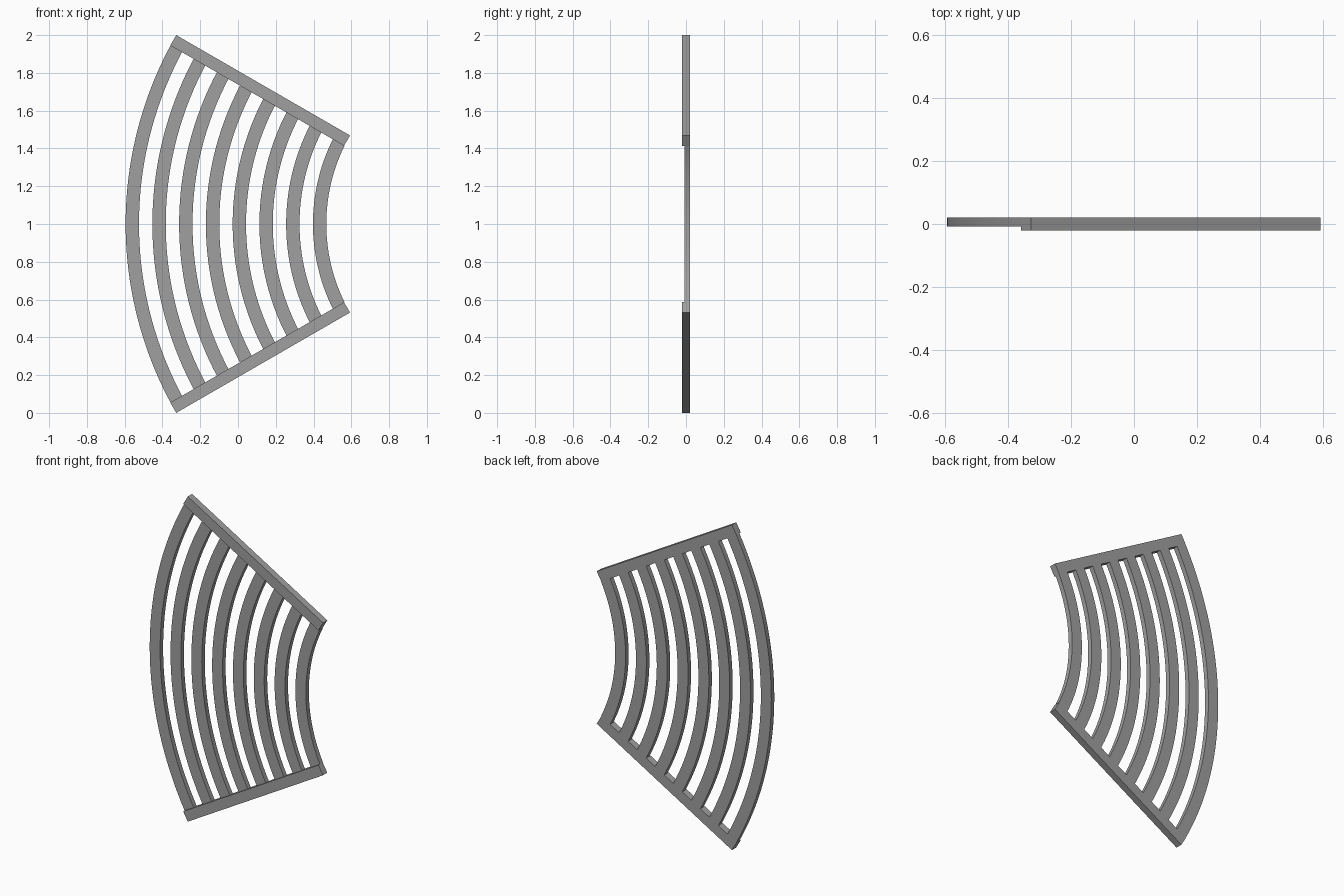
import bpy
import bmesh
import math

cube = bpy.data.objects.get("Cube")
if cube:
    bpy.data.objects.remove(cube)

# Fan layout: arcs share one centre, end bars lie along its rays
CENTRE_X, CENTRE_Z = 1.405, 1.0
R_OUT, R_IN = 2.0, 0.9375
HALF_ANGLE = math.radians(30)
BAR_WIDTH = 0.063
SLATS = 8
STEP = (R_OUT - R_IN) / (2 * SLATS - 1)
SEGMENTS = 40
Y_FRONT, Y_SLAT, Y_BACK = -0.021, -0.0085, 0.021

grey = bpy.data.materials.new("grey")
grey.use_nodes = True
colour = (0.35, 0.35, 0.35, 1)
grey.diffuse_color = colour
grey.node_tree.nodes["Principled BSDF"].inputs["Base Color"].default_value = colour


def extrude_strip(name, edge_a, edge_b, y_front, y_back):
    """Solid made from a strip between two matching x-z paths."""
    bm = bmesh.new()
    rows = [[bm.verts.new((x, y, z)) for x, z in edge]
            for edge, y in ((edge_a, y_front), (edge_b, y_front),
                            (edge_b, y_back), (edge_a, y_back))]
    for i in range(4):
        a, b = rows[i], rows[(i + 1) % 4]
        for j in range(len(a) - 1):
            bm.faces.new((a[j], a[j + 1], b[j + 1], b[j]))
    for end in (0, -1):
        bm.faces.new([row[end] for row in rows])
    bmesh.ops.recalc_face_normals(bm, faces=bm.faces)
    mesh = bpy.data.meshes.new(name)
    bm.to_mesh(mesh)
    bm.free()
    mesh.materials.append(grey)
    obj = bpy.data.objects.new(name, mesh)
    bpy.context.collection.objects.link(obj)
    return obj


def arc(radius):
    """Arc that ends exactly on the inner edges of the two bars."""
    reach = HALF_ANGLE - math.asin(BAR_WIDTH / radius)
    angles = [reach * (2 * i / SEGMENTS - 1) for i in range(SEGMENTS + 1)]
    return [(CENTRE_X - radius * math.cos(a), CENTRE_Z + radius * math.sin(a))
            for a in angles]


# Curved slats, flush with the bars at the back
slats = []
for n in range(SLATS):
    r = R_OUT - 2 * n * STEP
    slats.append(extrude_strip(f"curved_slat_{n + 1}", arc(r), arc(r - STEP),
                               Y_SLAT, Y_BACK))

# Straight end bars
for name, side in (("upper_end_bar", 1), ("lower_end_bar", -1)):
    c, s = math.cos(HALF_ANGLE), math.sin(HALF_ANGLE)

    def on_bar(r, inset):
        return (CENTRE_X - r * c - inset * s,
                CENTRE_Z + side * (r * s - inset * c))

    extrude_strip(name, [on_bar(R_IN, 0), on_bar(R_OUT, 0)],
                  [on_bar(R_IN, BAR_WIDTH), on_bar(R_OUT, BAR_WIDTH)],
                  Y_FRONT, Y_BACK)

# Smooth the curved sides, keep the edges crisp
bpy.ops.object.select_all(action='DESELECT')
for obj in slats:
    obj.select_set(True)
bpy.context.view_layer.objects.active = slats[0]
bpy.ops.object.shade_smooth_by_angle(angle=math.radians(30))
